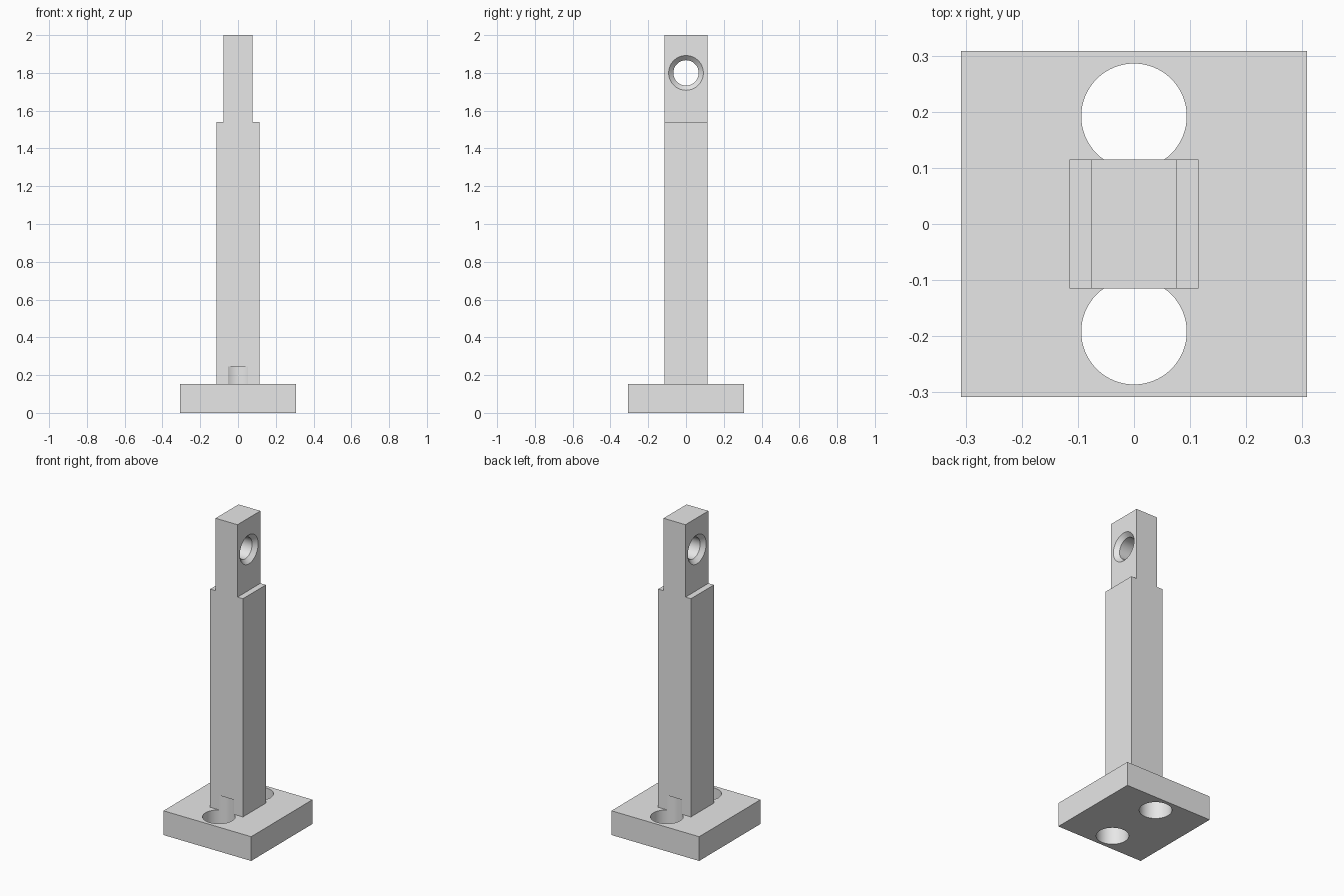
import bpy, bmesh, math
from mathutils import Matrix

cube = bpy.data.objects.get("Cube")
if cube:
    bpy.data.objects.remove(cube, do_unlink=True)

BASE_HALF, BASE_TOP = 0.308, 0.154
POST_HALF, SHOULDER_Z = 0.115, 1.54
TONGUE_HALF = 0.077

grey = bpy.data.materials.new("plain grey")
grey.use_nodes = True
colour = (0.8, 0.8, 0.8, 1)
grey.diffuse_color = colour
grey.node_tree.nodes["Principled BSDF"].inputs["Base Color"].default_value = colour


def to_object(name, bm):
    bmesh.ops.recalc_face_normals(bm, faces=bm.faces)
    mesh = bpy.data.meshes.new(name)
    bm.to_mesh(mesh)
    bm.free()
    mesh.materials.append(grey)
    obj = bpy.data.objects.new(name, mesh)
    bpy.context.collection.objects.link(obj)
    return obj


def prism(name, profile, half_depth):
    """Extrude an x-z outline along y."""
    bm = bmesh.new()
    face = bm.faces.new([bm.verts.new((x, -half_depth, z)) for x, z in profile])
    out = bmesh.ops.extrude_face_region(bm, geom=[face])["geom"]
    verts = [v for v in out if isinstance(v, bmesh.types.BMVert)]
    bmesh.ops.translate(bm, verts=verts, vec=(0, 2 * half_depth, 0))
    return to_object(name, bm)


def lathe(name, profile, matrix, sides=64):
    """Solid of revolution about z from (radius, height) points, then placed."""
    bm = bmesh.new()
    rings = [[bm.verts.new((r * math.cos(math.tau * i / sides),
                            r * math.sin(math.tau * i / sides), h))
              for i in range(sides)] for r, h in profile]
    for a, b in zip(rings, rings[1:]):
        for i in range(sides):
            j = (i + 1) % sides
            bm.faces.new((a[i], a[j], b[j], b[i]))
    bm.faces.new(rings[0])
    bm.faces.new(rings[-1])
    bm.transform(matrix)
    return to_object(name, bm)


def combine(target, tool, operation):
    mod = target.modifiers.new(tool.name, "BOOLEAN")
    mod.operation, mod.object, mod.solver = operation, tool, "EXACT"
    bpy.context.view_layer.objects.active = target
    bpy.ops.object.modifier_apply(modifier=mod.name)
    bpy.data.objects.remove(tool, do_unlink=True)


# Square base plate
pillar = prism("pillar_with_base", [(-BASE_HALF, 0), (BASE_HALF, 0),
                                    (BASE_HALF, BASE_TOP), (-BASE_HALF, BASE_TOP)], BASE_HALF)

# Square post stepping in to a narrower tongue
half = [(POST_HALF, 0.08), (POST_HALF, SHOULDER_Z), (TONGUE_HALF, SHOULDER_Z), (TONGUE_HALF, 2)]
post = prism("post", half + [(-x, z) for x, z in reversed(half)], POST_HALF)
combine(pillar, post, "UNION")

# Bolt holes through the base, relieving the foot of the post
for side in (-1, 1):
    hole = lathe("bolt_hole", [(0.094, -0.1), (0.094, 0.246)],
                 Matrix.Translation((0, side * 0.192, 0)))
    combine(pillar, hole, "DIFFERENCE")

# Cross hole through the tongue, countersunk on both sides
rim, bore, sink = 0.092, 0.067, 0.025
outer = [(rim, 0.15), (rim, TONGUE_HALF), (bore, TONGUE_HALF - sink)]
pin_hole = lathe("pin_hole", outer + [(r, -h) for r, h in reversed(outer)],
                 Matrix.Translation((0, 0, 1.8)) @ Matrix.Rotation(math.pi / 2, 4, "Y"))
combine(pillar, pin_hole, "DIFFERENCE")

# Smooth hole walls with crisp edges
bpy.ops.object.select_all(action="DESELECT")
pillar.select_set(True)
bpy.context.view_layer.objects.active = pillar
bpy.ops.object.shade_smooth_by_angle(angle=math.radians(30))
